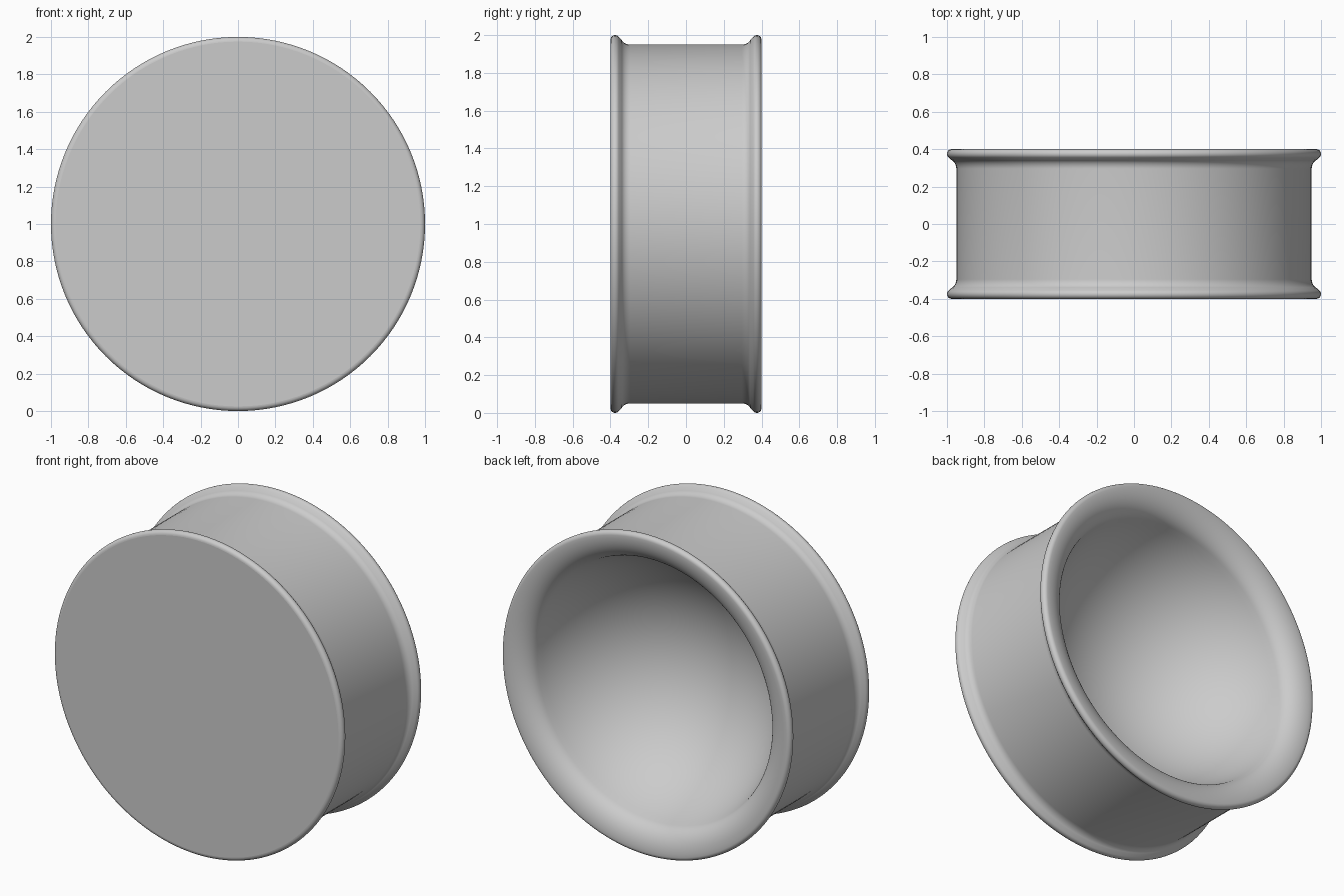
import bpy
import bmesh
from math import sin, cos, pi, radians

cube = bpy.data.objects.get("Cube")
if cube:
    bpy.data.objects.remove(cube)

grey = bpy.data.materials.new("plain grey")
grey.use_nodes = True
colour = (0.6, 0.6, 0.6, 1)
grey.diffuse_color = colour
grey.node_tree.nodes["Principled BSDF"].inputs["Base Color"].default_value = colour


def arc(r, y, a, b, start, end, steps):
    """Elliptical arc in the (radius, y) plane, angles in degrees."""
    angles = [radians(start + (end - start) * i / steps) for i in range(steps + 1)]
    return [(r + a * cos(t), y + b * sin(t)) for t in angles]


# Outer half profile: rounded rim bead, then a concave fillet down to the barrel
rim = arc(0.975, 0.375, 0.025, 0.025, 90, -60, 10)
fillet = arc(0.99, 0.295, 0.04, 0.05, 110, 180, 8)
half = rim + fillet

# Back opening: flared lip running tangentially into a spherical bowl
lip = arc(0.975, 0.28, -0.16, 0.12, 11, 90, 12)
lip_r, lip_y = lip[0]
slope = 15
radius = lip_r / cos(radians(slope))
bowl = arc(0, lip_y + radius * sin(radians(slope)), radius, radius, -90, -slope, 28)
bowl[0] = (0, bowl[0][1])

front = [(r, -y) for r, y in reversed(half)]
profile = bowl + lip[1:] + half[1:] + front + [(0, -0.4)]

# Spin the profile about the y axis
bm = bmesh.new()
verts = [bm.verts.new((r, y, 0)) for r, y in profile]
edges = [bm.edges.new(pair) for pair in zip(verts, verts[1:])]
bmesh.ops.spin(bm, geom=verts + edges, cent=(0, 0, 0), axis=(0, 1, 0),
               angle=2 * pi, steps=128, use_merge=True)
bmesh.ops.remove_doubles(bm, verts=bm.verts, dist=0.0001)
bmesh.ops.recalc_face_normals(bm, faces=bm.faces)
bmesh.ops.translate(bm, verts=bm.verts, vec=(0, 0, 1))

mesh = bpy.data.meshes.new("flanged_plug")
bm.to_mesh(mesh)
bm.free()
mesh.materials.append(grey)
plug = bpy.data.objects.new("flanged_plug", mesh)
bpy.context.collection.objects.link(plug)

# Smooth shading, with the front disc kept flat
bpy.context.view_layer.objects.active = plug
plug.select_set(True)
bpy.ops.object.shade_smooth_by_angle(angle=radians(35))
for face in mesh.polygons:
    if face.normal.y < -0.999:
        face.use_smooth = False
